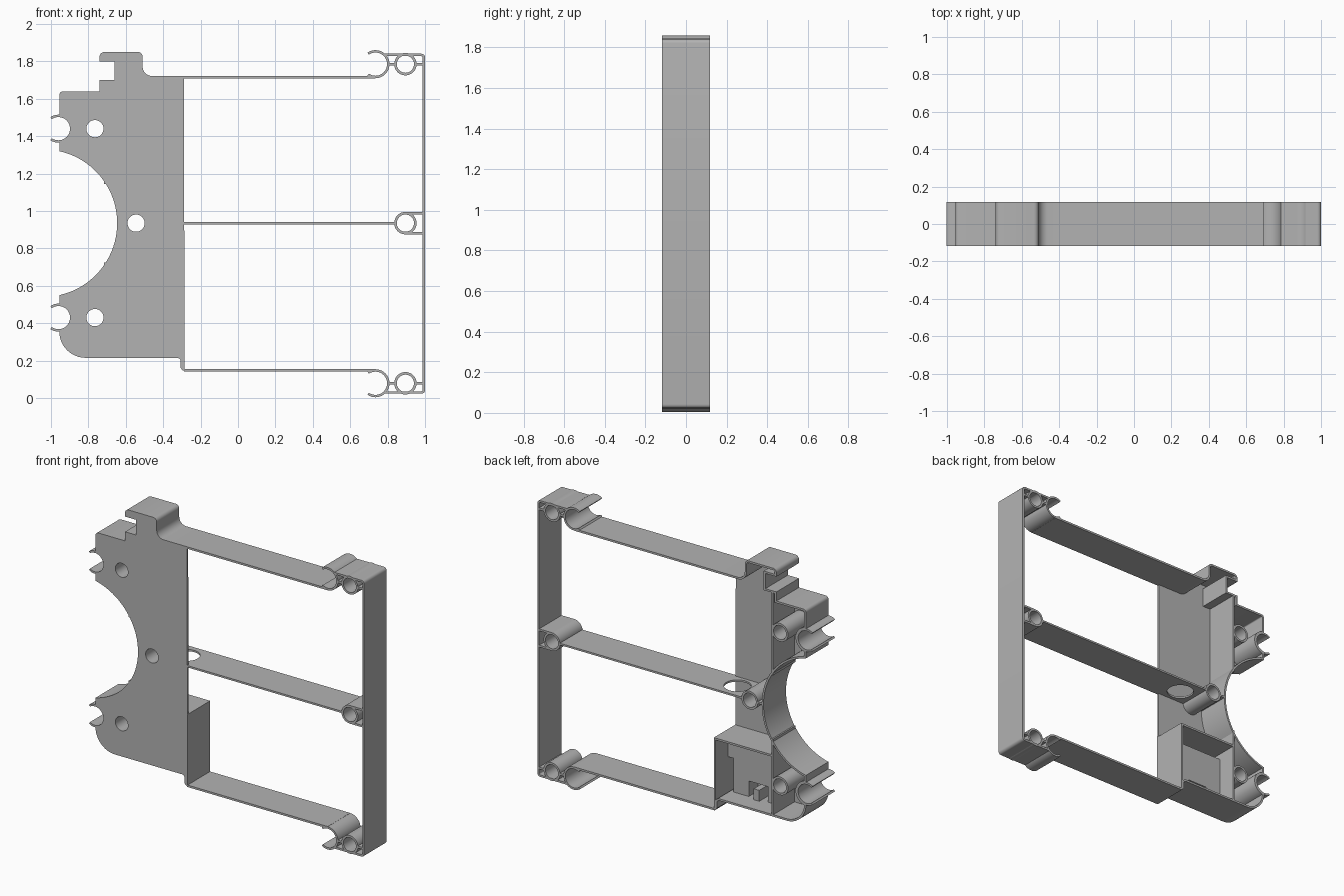
import bpy, bmesh
from math import sin, cos, radians, hypot
from mathutils import Vector

cube = bpy.data.objects.get("Cube")
if cube:
    bpy.data.objects.remove(cube, do_unlink=True)

grey = bpy.data.materials.new("plain grey")
grey.use_nodes = True
COLOUR = (0.45, 0.45, 0.45, 1)
grey.diffuse_color = COLOUR
grey.node_tree.nodes["Principled BSDF"].inputs["Base Color"].default_value = COLOUR

BACK = 0.117       # half depth of the frame
FRONT = -BACK
MID = 0.932        # height of the symmetry line
T = 0.013          # wall thickness


def arc(cx, cz, r, a0, a1, n=8):
    angles = [radians(a0 + (a1 - a0) * i / n) for i in range(n + 1)]
    return [(cx + r * cos(a), cz + r * sin(a)) for a in angles]


def circle(cx, cz, r, n=32):
    return arc(cx, cz, r, 0, 360, n)[:-1]


def rect(x0, x1, z0, z1):
    return [(x0, z0), (x1, z0), (x1, z1), (x0, z1)]


def prism(name, loops, lo=FRONT, hi=BACK, flat=False):
    """Fill an outline (with hole loops) and extrude it along y, or along z if flat."""
    bm = bmesh.new()
    edges = []
    for loop in loops:
        vs = [bm.verts.new((u, v, lo) if flat else (u, lo, v)) for u, v in loop]
        edges += [bm.edges.new((vs[i - 1], vs[i])) for i in range(len(vs))]
    axis = Vector((0, 0, 1)) if flat else Vector((0, 1, 0))
    bmesh.ops.triangle_fill(bm, edges=edges, use_beauty=True, normal=axis)
    ext = bmesh.ops.extrude_face_region(bm, geom=bm.faces[:], use_keep_orig=True)
    moved = [g for g in ext["geom"] if isinstance(g, bmesh.types.BMVert)]
    bmesh.ops.translate(bm, verts=moved, vec=axis * (hi - lo))
    bmesh.ops.recalc_face_normals(bm, faces=bm.faces[:])
    mesh = bpy.data.meshes.new(name)
    bm.to_mesh(mesh)
    bm.free()
    mesh.materials.append(grey)
    ob = bpy.data.objects.new(name, mesh)
    bpy.context.collection.objects.link(ob)
    bpy.ops.object.select_all(action='DESELECT')
    ob.select_set(True)
    bpy.context.view_layer.objects.active = ob
    bpy.ops.object.shade_smooth_by_angle(angle=radians(30))
    return ob


def offset(path, t):
    """Shift an open path to its left by t with mitred corners."""
    out = []
    for i, p in enumerate(path):
        normals = []
        for a, b in ((i - 1, i), (i, i + 1)):
            if a >= 0 and b < len(path):
                dx, dz = path[b][0] - path[a][0], path[b][1] - path[a][1]
                d = hypot(dx, dz)
                normals.append(Vector((-dz / d, dx / d)))
        n = sum(normals, Vector((0, 0))).normalized()
        k = t / max(n.dot(normals[0]), 0.5)
        out.append((p[0] + n.x * k, p[1] + n.y * k))
    return out


def ribbon(name, path):
    return prism(name, [path + offset(path, T)[::-1]])


def tube(name, x, z, outer=0.06, inner=0.046):
    return prism(name, [circle(x, z, outer), circle(x, z, inner)])


def clip(name, x, z, turn):
    """C-shaped spring clip; turn is the direction of its closed side."""
    ring = arc(x, z, 0.075, turn - 125, turn + 125, 28)
    return prism(name, [ring + arc(x, z, 0.062, turn + 125, turn - 125, 28)])


# Outline of the side plate, anticlockwise from its top right corner
outline = [(-0.29, 1.722)]
outline += arc(-0.46, 1.772, 0.05, 270, 180)
outline += arc(-0.535, 1.825, 0.025, 0, 90, 5)
outline += arc(-0.715, 1.825, 0.025, 90, 180, 5)
outline += [(-0.74, 1.80), (-0.66, 1.80), (-0.66, 1.70), (-0.74, 1.70), (-0.74, 1.64)]
outline += arc(-0.935, 1.62, 0.02, 90, 180, 5)
outline += arc(-0.96, 1.44, 0.068, 86, -86, 20)
outline += arc(-1.04, 0.935, 0.394, 77.5, -77.5, 40)
outline += arc(-0.96, 0.43, 0.068, 86, -86, 20)
outline += arc(-0.815, 0.355, 0.14, 180, 270, 12)
outline += [(-0.32, 0.215), (-0.308, 0.205), (-0.308, 0.162), (-0.296, 0.148), (-0.285, 0.148)]

# Front plate with screw holes, and its rim
posts = [(-0.765, 1.44), (-0.545, 0.935), (-0.765, 0.43)]
prism("side_plate", [outline] + [circle(x, z, 0.046) for x, z in posts], FRONT, FRONT + T)
ribbon("side_plate_rim", outline)
for i, (x, z) in enumerate(posts):
    tube(f"screw_post_{i + 1}", x, z)
for label, z in (("upper", 1.44), ("lower", 0.43)):
    clip(f"{label}_side_clip", -0.96, z, 0)

# Inner ribs behind the plate
prism("upper_inner_rib", [rect(-0.717, -0.704, 1.145, 1.70)])
prism("lower_inner_rib", [rect(-0.717, -0.704, 0.22, 0.725)])
prism("middle_post_rib", [rect(-0.645, -0.60, 0.929, 0.941)])

# Compartment at the bottom of the plate
prism("compartment_wall", [rect(-0.298, -0.285, 0.15, 0.62)])
prism("compartment_roof", [rect(-0.71, -0.29, 0.607, 0.62)])
floor = [(-0.705, 0.22), (-0.59, 0.22), (-0.59, 0.33), (-0.45, 0.33), (-0.45, 0.22),
         (-0.34, 0.22), (-0.34, 0.45), (-0.297, 0.45), (-0.297, 0.57), (-0.705, 0.57)]
prism("compartment_floor", [floor], FRONT + T, -0.01)
prism("compartment_peg", [rect(-0.54, -0.50, 0.22, 0.30)], FRONT + T, 0.01)

# Three cross bars, the middle one with a cable hole
prism("middle_bar", [rect(-0.495, 0.84, FRONT, BACK), circle(-0.375, 0, 0.082)],
      0.929, 0.941, flat=True)
for label, s in (("upper", 1), ("lower", -1)):
    zs = sorted((MID + s * 0.777, MID + s * 0.79))
    prism(f"{label}_bar", [rect(-0.29, 0.735, *zs)])

    # End clip, screw tube and the webs between them
    z = MID + s * 0.853
    clip(f"{label}_end_clip", 0.735, z, 0)
    tube(f"{label}_end_tube", 0.895, z)
    prism(f"{label}_inner_web", [rect(0.805, 0.838, z - T / 2, z + T / 2)])
    prism(f"{label}_outer_web", [rect(0.952, 0.99, z - T / 2, z + T / 2)])

    # Straight cheeks from the middle tube to the end wall
    zs = sorted((0.935 + s * 0.047, 0.935 + s * 0.06))
    prism(f"{label}_middle_cheek", [rect(0.895, 0.99, *zs)])
tube("middle_end_tube", 0.895, 0.935)

# End wall with rounded, turned-in ends
low, high = MID - 0.909, MID + 0.909
end_path = [(0.785, low)] + arc(0.98, low + 0.02, 0.02, 270, 360, 5)
end_path += arc(0.98, high - 0.02, 0.02, 0, 90, 5) + [(0.785, high)]
ribbon("end_wall", end_path)
